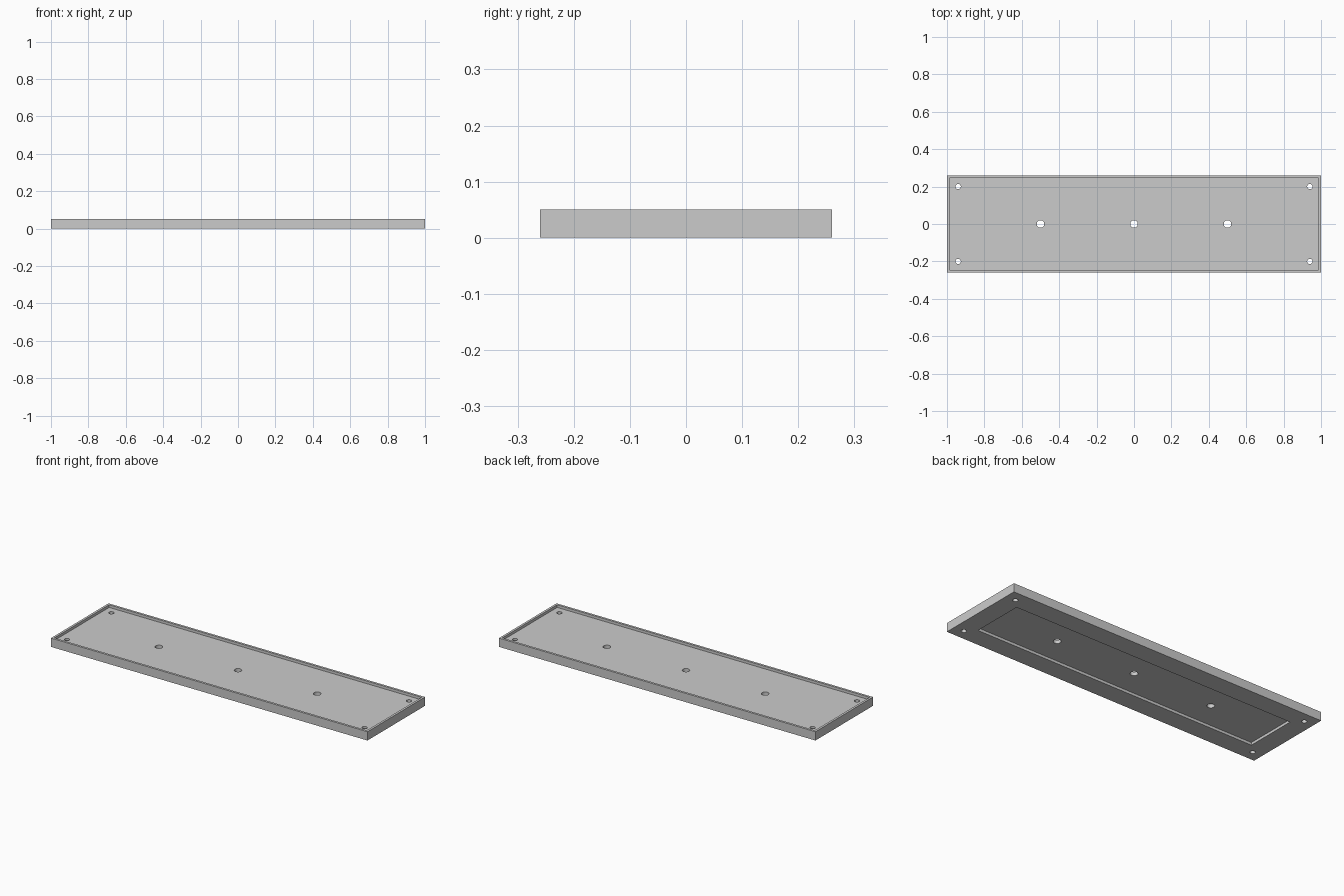
import bpy

# Remove the default cube
default = bpy.data.objects.get("Cube")
if default:
    bpy.data.objects.remove(default, do_unlink=True)

# Single grey material
GREY = (0.6, 0.6, 0.6, 1.0)
grey = bpy.data.materials.new("plain grey")
grey.use_nodes = True
grey.diffuse_color = GREY
grey.node_tree.nodes["Principled BSDF"].inputs["Base Color"].default_value = GREY

LENGTH, WIDTH, HEIGHT = 2.0, 0.52, 0.05
RIM = 0.013
TOP_FLOOR, UNDER_CEILING = 0.035, 0.015


def box(name, length, width, low, high):
    bpy.ops.mesh.primitive_cube_add(size=1, location=(0, 0, (low + high) / 2))
    obj = bpy.context.object
    obj.name = name
    obj.scale = (length, width, high - low)
    bpy.ops.object.transform_apply(location=True, rotation=False, scale=True)
    return obj


def hole(name, x, y, radius):
    bpy.ops.mesh.primitive_cylinder_add(vertices=32, radius=radius, depth=0.3,
                                        location=(x, y, 0))
    bpy.context.object.name = name
    return bpy.context.object


def cut(target, cutter):
    cutter.hide_render = True
    mod = target.modifiers.new(cutter.name, "BOOLEAN")
    mod.operation, mod.solver, mod.object = "DIFFERENCE", "EXACT", cutter
    bpy.context.view_layer.objects.active = target
    bpy.ops.object.modifier_apply(modifier=mod.name)
    bpy.data.objects.remove(cutter, do_unlink=True)


# Tray slab
tray = box("tray", LENGTH, WIDTH, 0, HEIGHT)
tray.data.materials.append(grey)

# Shallow recesses: inside the rim on top, and a smaller one underneath
cut(tray, box("top_recess", LENGTH - 2 * RIM, WIDTH - 2 * RIM, TOP_FLOOR, 0.1))
cut(tray, box("under_recess", 1.78, 0.3, -0.1, UNDER_CEILING))

# Corner screw holes and the row of larger drain holes
for x in (-0.94, 0.94):
    for y in (-0.2, 0.2):
        cut(tray, hole("corner_hole", x, y, 0.014))
for x in (-0.5, 0, 0.5):
    cut(tray, hole("centre_hole", x, 0, 0.02))

# Smooth hole walls, crisp edges
bpy.ops.object.select_all(action="DESELECT")
tray.select_set(True)
bpy.context.view_layer.objects.active = tray
bpy.ops.object.shade_smooth_by_angle()
